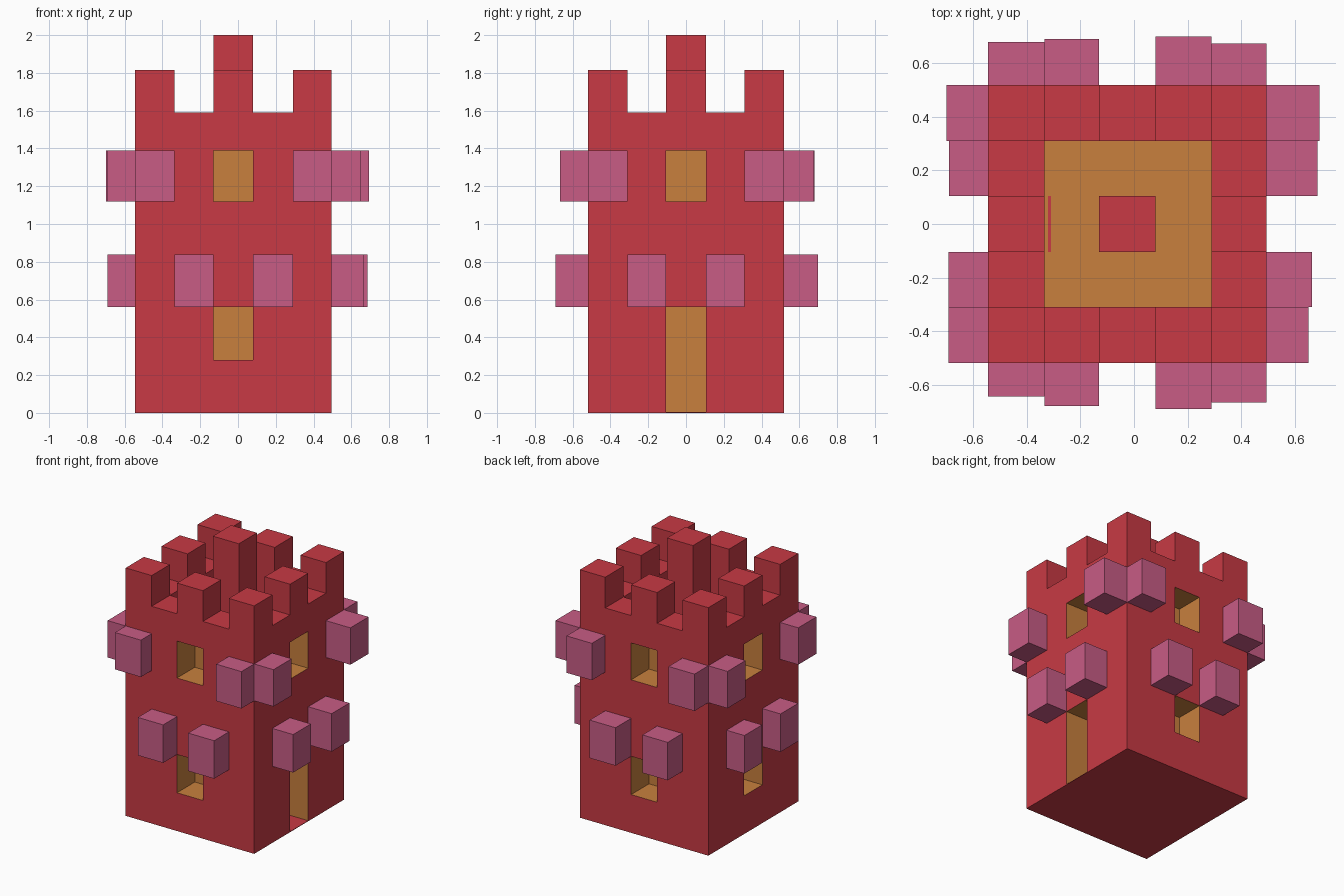
import bpy, bmesh

if "Cube" in bpy.data.objects:
    bpy.data.objects.remove(bpy.data.objects["Cube"])

X = [-0.545, -0.335, -0.13, 0.08, 0.29, 0.495]   # 5 x 5 block plan
Y = [-0.52, -0.31, -0.105, 0.105, 0.31, 0.52]
WALL, ROOF, MERLON, TOP = 1.59, 1.395, 1.815, 2.0


def material(name, rgb):
    m = bpy.data.materials.new(name)
    m.diffuse_color = (*rgb, 1)
    m.use_nodes = True
    m.node_tree.nodes["Principled BSDF"].inputs["Base Color"].default_value = m.diffuse_color
    return m


RED = material("red", (0.578, 0.042, 0.058))
ORANGE = material("orange", (0.578, 0.216, 0.048))
PINK = material("pink", (0.578, 0.107, 0.235))


def box(name, lo, hi, mats):
    bm = bmesh.new()
    bmesh.ops.create_cube(bm, size=1)
    for v in bm.verts:
        v.co = [hi[k] if v.co[k] > 0 else lo[k] for k in range(3)]
    mesh = bpy.data.meshes.new(name)
    bm.to_mesh(mesh)
    bm.free()
    for m in mats:
        mesh.materials.append(m)
    ob = bpy.data.objects.new(name, mesh)
    bpy.context.collection.objects.link(ob)
    return ob


def on_side(side, cell, near, far, z0, z1):
    """Box corners on one face, from coordinate near to far along its axis."""
    a, b = sorted((near, far))
    if side in ("front", "back"):
        return (X[cell], a, z0), (X[cell + 1], b, z1)
    return (a, Y[cell], z0), (b, Y[cell + 1], z1)


def carve(target, name, lo, hi, orange_face):
    cutter = box(name, lo, hi, (RED, ORANGE))
    for p in cutter.data.polygons:
        p.material_index = 1 if orange_face(p.normal) else 0
    mod = target.modifiers.new(name, 'BOOLEAN')
    mod.operation = 'DIFFERENCE'
    mod.object = cutter
    bpy.context.view_layer.objects.active = target
    bpy.ops.object.modifier_apply(modifier=mod.name)
    bpy.data.objects.remove(cutter, do_unlink=True)


# Tower body with sunken orange roof
tower = box("tower", (X[0], Y[0], 0), (X[5], Y[5], WALL), (RED, ORANGE))
carve(tower, "roof_pit", (X[1], Y[1], ROOF), (X[4], Y[4], 2.2),
      lambda n: n.z < -0.5)

# Surface, outward sign and projecting-block ends for each side
sides = {
    "front": (Y[0], -1, {0: -0.645, 1: -0.68, 3: -0.69, 4: -0.667}),
    "back": (Y[5], 1, {0: 0.68, 1: 0.69, 3: 0.70, 4: 0.675}),
    "left": (X[0], -1, {0: -0.692, 1: -0.692, 3: -0.69, 4: -0.70}),
    "right": (X[5], 1, {0: 0.652, 1: 0.664, 3: 0.685, 4: 0.693}),
}

for side, (face, sign, ends) in sides.items():
    # Window recesses, with a door on the right side
    low = 0.004 if side == "right" else 0.28
    for label, z0, z1 in (("lower", low, 0.56), ("upper", 1.12, 1.39)):
        lo, hi = on_side(side, 2, face - sign * 0.206, face + sign * 0.1, z0, z1)
        carve(tower, f"{side}_{label}_opening", lo, hi,
              lambda n, z0=z0: z0 > 0.1 or n.z > -0.5)
    # Projecting wall blocks
    for cell, end in ends.items():
        z0, z1 = (1.12, 1.39) if cell in (0, 4) else (0.56, 0.838)
        lo, hi = on_side(side, cell, face, end, z0, z1)
        box(f"{side}_wall_block_{cell}", lo, hi, (PINK,))

# Merlons around the edge and the taller central column
for i in (0, 2, 4):
    for j in (0, 2, 4):
        centre = i == j == 2
        box("central_column" if centre else f"merlon_{i}_{j}",
            (X[i], Y[j], ROOF if centre else WALL),
            (X[i + 1], Y[j + 1], TOP if centre else MERLON), (RED,))

# Narrow red seam on the roof
box("roof_seam", (-0.322, Y[2], ROOF), (-0.31, Y[3], ROOF + 0.003), (RED,))
